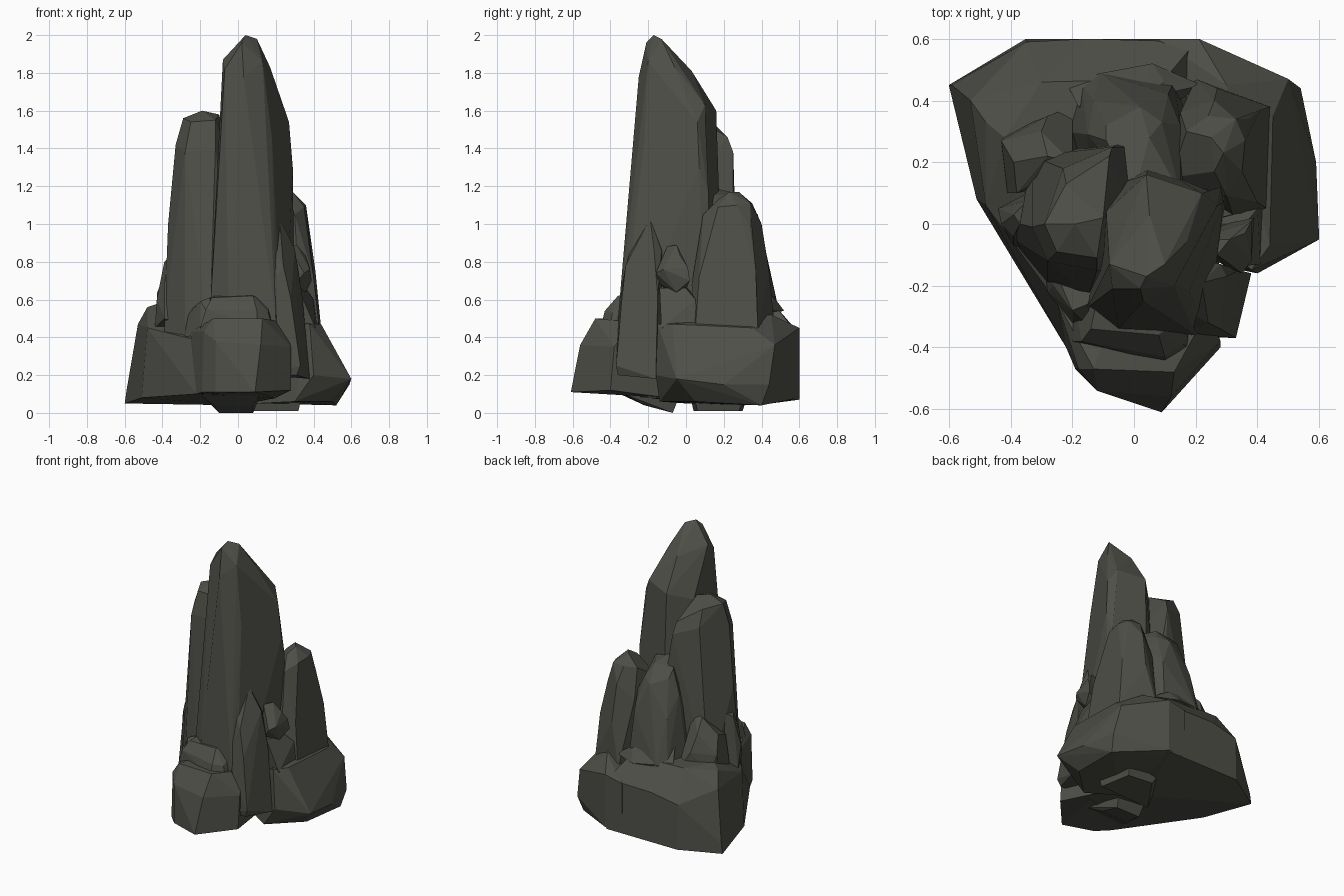
import bpy, bmesh, math

stone = bpy.data.materials.new("dark_grey_stone")
stone.diffuse_color = (0.078, 0.078, 0.066, 1)


def rock(name, pts):
    """Faceted stone: hull of a few corner points, nearly flat facets merged."""
    bm = bmesh.new()
    for p in pts:
        bm.verts.new(p)
    res = bmesh.ops.convex_hull(bm, input=bm.verts[:])
    junk = {g for g in res["geom_interior"] + res["geom_unused"]
            if isinstance(g, bmesh.types.BMVert)}
    bmesh.ops.delete(bm, geom=list(junk), context='VERTS')
    bmesh.ops.dissolve_limit(bm, angle_limit=math.radians(7),
                             verts=bm.verts[:], edges=bm.edges[:])
    bmesh.ops.recalc_face_normals(bm, faces=bm.faces[:])
    me = bpy.data.meshes.new(name)
    bm.to_mesh(me)
    bm.free()
    me.materials.append(stone)
    ob = bpy.data.objects.new(name, me)
    bpy.context.collection.objects.link(ob)
    return ob


# Base boulders
rock("base_left", [
    (-.6, .45, .05), (-.59, .45, .12), (-.53, .4, .47), (-.48, .33, .56),
    (-.42, .28, .58), (-.51, .08, .08), (-.48, .06, .45), (-.36, -.16, .1),
    (-.33, -.12, .42), (-.22, -.4, .1), (-.2, -.32, .38), (-.35, .6, .07),
    (-.35, .59, .38), (-.3, .46, .58), (-.15, .61, .09), (-.15, .6, .42),
    (.2, .6, .07), (.2, .59, .42), (.1, .47, .57), (0, .3, .58),
    (.2, -.2, .08), (.2, -.2, .4), (0, .1, .04)])
rock("base_right", [
    (.6, -.05, .18), (.59, .2, .15), (.54, .44, .15), (.52, .4, .04),
    (.5, .47, .36), (.45, .35, .45), (.44, -.07, .47), (.4, -.16, .2),
    (.38, -.15, .47), (.25, 0, .5), (.21, .6, .08), (.21, .6, .45),
    (.08, .6, .08), (.08, .6, .42), (.3, .45, .52), (.1, 0, .05),
    (.3, -.14, .06), (.5, .05, .06)])
rock("base_front", [
    (.09, -.61, .11), (-.12, -.54, .11), (-.19, -.47, .11), (-.22, -.4, .1),
    (-.18, -.47, .43), (-.12, -.54, .38), (.12, -.56, .36), (.13, -.48, .5),
    (-.13, -.47, .5), (.28, -.4, .12), (.28, -.38, .35), (.24, -.28, .48),
    (-.25, -.25, .43), (-.25, -.25, .1), (.2, -.1, .08), (0, -.1, .5)])
rock("front_ledge", [
    (-.2, -.38, .45), (.1, -.45, .46), (.18, -.4, .46), (-.17, -.38, .55),
    (.1, -.43, .54), (.16, -.39, .53), (-.14, -.34, .61), (.08, -.36, .62),
    (.16, -.3, .58), (-.1, -.15, .64), (.15, -.15, .6), (-.2, -.2, .45)])
rock("left_ledge", [
    (-.28, -.22, .4), (-.2, -.33, .42), (-.14, -.34, .5), (-.26, -.2, .52),
    (-.2, -.28, .59), (-.15, -.26, .61), (-.1, -.1, .6), (-.3, -.05, .5)])
rock("underside_front", [
    (-.12, -.22, .04), (.08, -.22, .04), (-.1, -.07, 0), (.08, -.07, 0),
    (-.2, -.35, .1), (.12, -.33, .1), (-.12, -.03, .1), (.1, -.03, .1)])
rock("underside_back", [
    (-.08, .04, .01), (.32, .06, .01), (.28, .28, .01), (.1, .3, .01),
    (-.1, .02, .1), (.34, .04, .1), (.3, .32, .1), (.05, .33, .1)])

# Tall main spire
rock("main_spire", [
    (.04, -.17, 2), (.1, -.13, 1.98), (.02, -.21, 1.96), (-.08, -.13, 1.87),
    (-.07, -.21, 1.82), (.13, -.2, 1.86), (.03, -.25, 1.78), (.05, .03, 1.81),
    (.17, -.06, 1.83), (.04, .16, 1.6), (.22, .1, 1.63), (.27, .06, 1.54),
    (.18, -.22, 1.45), (-.09, .04, 1.55), (-.1, -.2, 1.35), (.08, -.29, 1.4),
    (.29, .07, 1.3), (.28, .12, 1.15), (.05, .18, 1.3), (.12, -.31, 1.1),
    (.18, -.28, .9), (.3, .1, .4), (-.15, -.27, .5), (-.05, -.34, .6),
    (.2, -.36, .5), (.24, -.36, .2), (-.14, .1, .4), (.05, .2, .4),
    (-.15, -.26, .2), (.28, -.1, .2)])
# Broad spike leaning against the front right
rock("front_right_spike", [
    (.22, -.19, 1.03), (.17, -.28, .9), (.3, -.17, .87), (.24, -.32, .78),
    (.28, -.34, .6), (.34, -.15, .62), (.33, -.37, .25), (.31, -.36, .2),
    (.38, -.16, .18), (.15, -.36, .2), (.15, -.35, .6), (.15, -.1, .9),
    (.15, -.1, .2), (.28, -.13, .85)])
rock("right_crystal", [
    (.27, -.1, .88), (.31, -.05, .89), (.36, -.03, .83), (.38, -.12, .76),
    (.35, -.16, .74), (.38, .01, .77), (.39, .02, .7), (.36, -.05, .64),
    (.3, -.14, .68), (.2, -.02, .6), (.2, -.05, .85)])
rock("right_crystal_foot", [
    (.32, -.14, .66), (.36, 0, .66), (.4, .05, .6), (.41, -.13, .45),
    (.42, .06, .45), (.2, -.1, .45), (.2, 0, .68)])

# Left spire
rock("left_spire", [
    (-.29, 0, 1.56), (-.25, -.09, 1.54), (-.19, 0, 1.6), (-.1, .02, 1.58),
    (-.12, -.11, 1.55), (-.22, .13, 1.55), (-.08, .22, 1.46), (-.07, .25, 1.38),
    (-.23, .18, 1.44), (-.33, -.01, 1.42), (-.28, -.12, 1.38), (-.12, -.15, 1.4),
    (-.37, .0, 1), (-.28, .19, 1.1), (-.03, .25, 1.15), (-.39, -.05, .5),
    (-.39, -.06, .4), (-.28, -.19, .4), (-.15, -.24, .4), (-.33, .22, .4),
    (0, .28, .4), (0, 0, 1.2), (0, -.15, .4)])
# Back spires
rock("back_right_spire", [
    (.26, .17, 1.13), (.29, .23, 1.17), (.25, .28, 1.17), (.35, .17, 1.09),
    (.36, .27, 1.1), (.33, .34, 1.11), (.24, .35, 1.11), (.17, .3, 1.1),
    (.3, .09, 1.05), (.37, .34, .98), (.26, .4, 1), (.15, .36, .9),
    (.4, .07, .72), (.41, .37, .75), (.27, .44, .75), (.32, .03, .68),
    (.43, .05, .45), (.44, .38, .45), (.2, .47, .45), (.1, .2, .45),
    (.12, .15, 1)])
rock("back_middle_spire", [
    (-.09, .27, 1.15), (.05, .28, 1.16), (.09, .33, 1.08), (-.09, .32, 1.1),
    (.02, .38, 1.05), (-.15, .29, 1.0), (.15, .32, .97), (-.13, .4, .85),
    (.11, .42, .85), (-.17, .45, .55), (-.11, .49, .55), (.13, .46, .5),
    (.19, .3, .5), (-.22, .3, .5), (0, .1, 1.2), (.15, .1, 1.15), (-.15, .1, .5)])

# Shards on the left and back left
rock("left_shard", [
    (-.37, .0, .82), (-.34, .08, .84), (-.39, .03, .8), (-.39, -.04, .68),
    (-.43, .0, .6), (-.39, -.07, .5), (-.44, .05, .45), (-.25, .15, .7),
    (-.25, .15, .45), (-.25, -.1, .45)])
rock("back_left_shard", [
    (-.43, .27, .63), (-.39, .2, .74), (-.3, .3, .76), (-.28, .22, .84),
    (-.38, .1, .7), (-.43, .26, .58), (-.28, .35, .64), (-.41, .1, .5),
    (-.4, .3, .5), (-.2, .38, .5), (-.15, .15, .5), (-.2, .2, .85)])
rock("back_step", [
    (-.22, .46, .55), (-.18, .38, .66), (.06, .52, .54), (.1, .46, .61),
    (.22, .45, .54), (0, .4, .7), (-.1, .49, .56), (0, .3, .5)])
